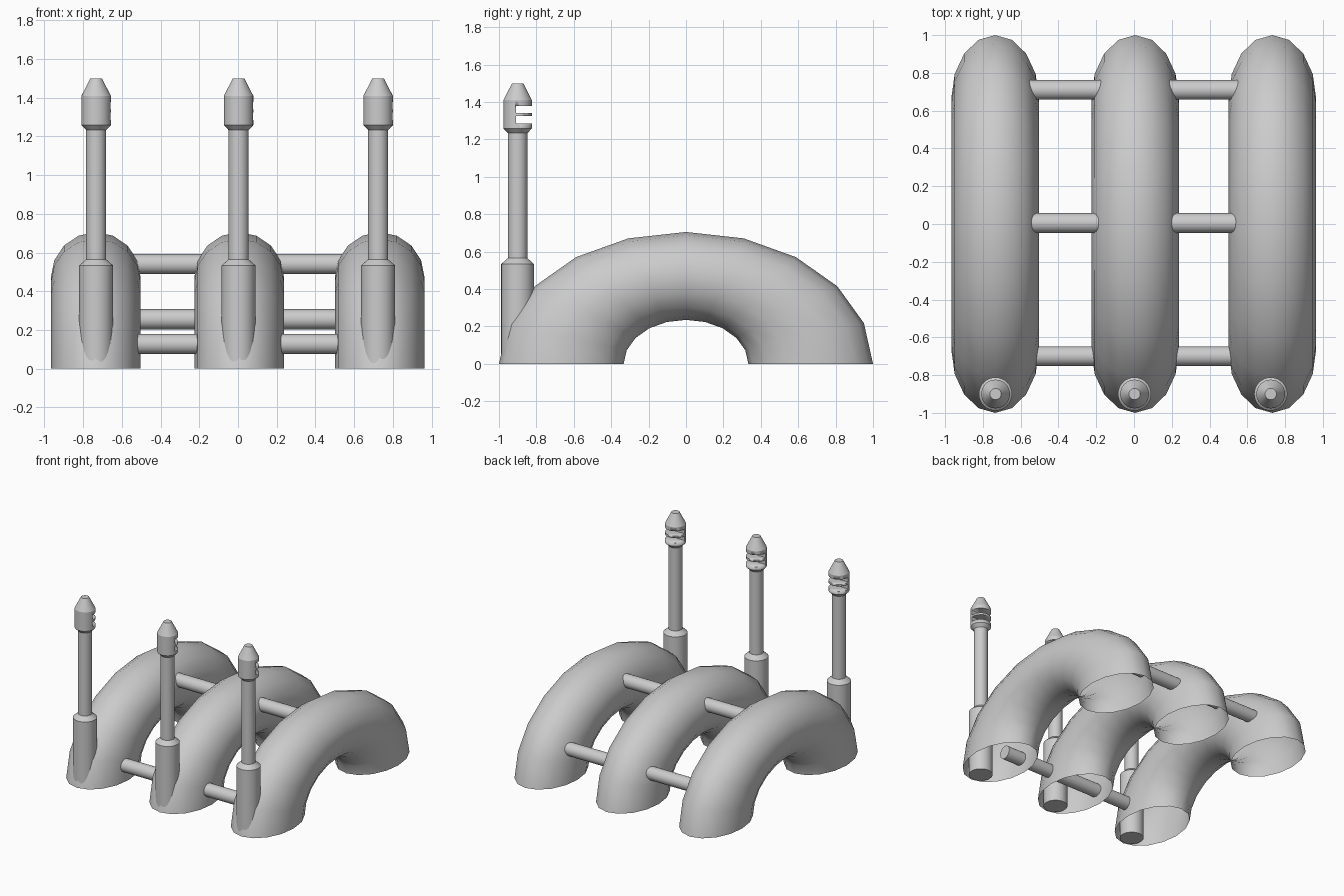
import bpy, bmesh
from math import sin, cos, pi, radians
from mathutils import Matrix

if "Cube" in bpy.data.objects:
    bpy.data.objects.remove(bpy.data.objects["Cube"])


def finish(name, bm, angle=35):
    bmesh.ops.recalc_face_normals(bm, faces=bm.faces)
    me = bpy.data.meshes.new(name)
    bm.to_mesh(me)
    bm.free()
    ob = bpy.data.objects.new(name, me)
    bpy.context.collection.objects.link(ob)
    bpy.ops.object.select_all(action='DESELECT')
    ob.select_set(True)
    bpy.context.view_layer.objects.active = ob
    bpy.ops.object.shade_smooth_by_angle(angle=radians(angle))
    return ob


def arch(name, x):
    # open-ended half torus, flattened in x and z
    bm = bmesh.new()
    rings = []
    for i in range(11):
        a = pi * i / 10
        ring = []
        for j in range(16):
            b = 2 * pi * j / 16
            r = 2 / 3 + cos(b) / 3
            ring.append(bm.verts.new((x + 0.232 * sin(b), r * cos(a), 0.705 * r * sin(a))))
        rings.append(ring)
    for p, q in zip(rings, rings[1:]):
        for j in range(16):
            k = (j + 1) % 16
            bm.faces.new((p[j], p[k], q[k], q[j]))
    return finish(name, bm, 40)


def post(name, x, y, profile, n=32):
    # capped turned profile
    bm = bmesh.new()
    rings = [[bm.verts.new((x + r * cos(2 * pi * j / n), y + r * sin(2 * pi * j / n), z))
              for j in range(n)] for r, z in profile]
    for p, q in zip(rings, rings[1:]):
        for j in range(n):
            k = (j + 1) % n
            bm.faces.new((p[j], p[k], q[k], q[j]))
    bm.faces.new(rings[0][::-1])
    bm.faces.new(rings[-1])
    return finish(name, bm, 25)


def rod(name, y, z, x0=-0.58, x1=0.66):
    bm = bmesh.new()
    m = Matrix.Translation(((x0 + x1) / 2, y, z)) @ Matrix.Rotation(pi / 2, 4, 'Y')
    bmesh.ops.create_cone(bm, cap_ends=True, segments=32, radius1=0.052,
                          radius2=0.052, depth=x1 - x0, matrix=m)
    return finish(name, bm)


# three arches
for label, x in (("left", -0.735), ("middle", 0.006), ("right", 0.732)):
    arch(label + "_arch", x)

# posts with a slotted head
PROFILE = [(0.088, 0), (0.088, 0.533), (0.052, 0.565), (0.052, 1.233),
           (0.076, 1.258), (0.076, 1.41), (0.03, 1.5)]
for label, x in (("left", -0.733), ("middle", 0.003), ("right", 0.724)):
    ob = post(label + "_post", x, -0.9, PROFILE)
    # two slots cut in the back of the head
    bm = bmesh.new()
    for lo, hi in ((1.285, 1.324), (1.34, 1.379)):
        m = Matrix.Translation((x, -0.81, (lo + hi) / 2)) @ Matrix.Diagonal((0.3, 0.2, hi - lo, 1))
        bmesh.ops.create_cube(bm, size=1, matrix=m)
    cutter = finish(label + "_slot_cutter", bm)
    cutter.hide_render = True
    cutter.display_type = 'WIRE'
    mod = ob.modifiers.new("slots", 'BOOLEAN')
    mod.operation = 'DIFFERENCE'
    mod.solver = 'EXACT'
    mod.object = cutter

# cross rods joining the arches
rod("back_rod", 0.71, 0.255)
rod("top_rod", 0.005, 0.54)
rod("front_rod", -0.7, 0.127)
